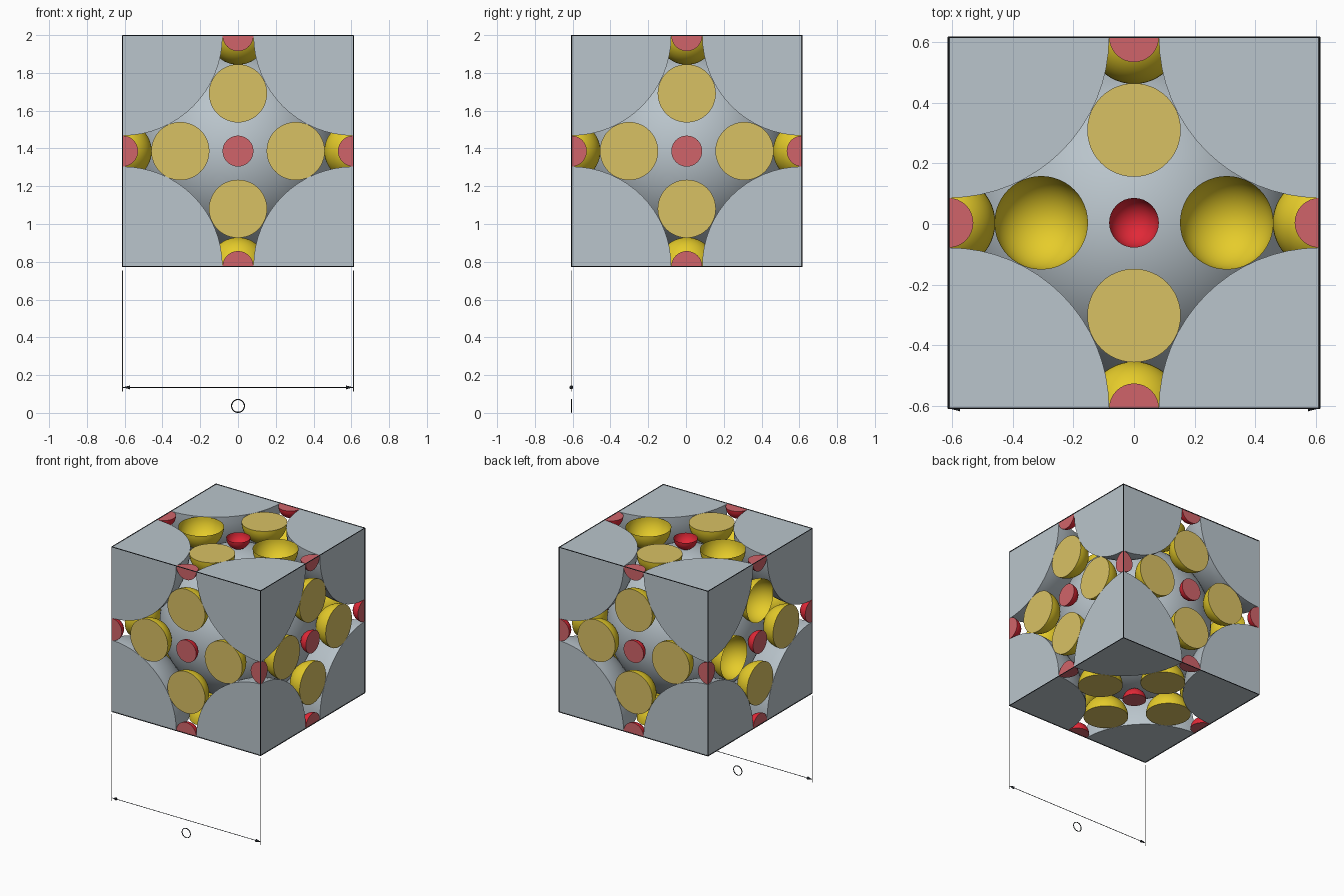
import bpy, bmesh, math
from itertools import product
from mathutils import Vector, Matrix

cube = bpy.data.objects.get("Cube")
if cube:
    bpy.data.objects.remove(cube, do_unlink=True)

SIDE = 1.222                      # cell edge length
H = SIDE / 2
CENTRE = Vector((0, 0.004, 2 - H - 0.003))
R_ATOM = SIDE * math.sqrt(3) / 4  # touching spheres along the diagonal
R_SMALL = R_ATOM * 0.1547         # octahedral gaps
R_MID = R_ATOM * 0.291            # tetrahedral gaps


def material(name, rgb):
    linear = [((c / 255 + 0.055) / 1.055) ** 2.4 for c in rgb] + [1]
    m = bpy.data.materials.new(name)
    m.use_nodes = True
    m.diffuse_color = linear
    m.node_tree.nodes["Principled BSDF"].inputs["Base Color"].default_value = linear
    return m


GREY = material("blue grey", (186, 197, 204))
YELLOW = material("yellow", (230, 204, 42))
PALE_YELLOW = material("pale yellow", (217, 193, 100))
RED = material("red", (225, 40, 55))
PALE_RED = material("pale red", (208, 100, 106))
BLACK = material("near black", (35, 40, 45))
LINE_GREY = material("line grey", (120, 122, 125))


def finish(name, bm, mats):
    me = bpy.data.meshes.new(name)
    bm.to_mesh(me)
    bm.free()
    for m in mats:
        me.materials.append(m)
    me.set_sharp_from_angle(angle=math.radians(40))
    ob = bpy.data.objects.new(name, me)
    bpy.context.collection.objects.link(ob)
    return ob


def cell_sphere(name, spot, radius, mats, capped=True, segments=48):
    """Sphere at spot (units of half a side), trimmed flat by the cell faces."""
    bm = bmesh.new()
    bmesh.ops.create_uvsphere(bm, u_segments=segments, v_segments=segments // 2,
                              radius=radius)
    for f in bm.faces:
        f.smooth = True
    for axis in range(3):
        if abs(spot[axis]) < 1:
            continue
        normal = Vector((0, 0, 0))
        normal[axis] = spot[axis]
        bmesh.ops.bisect_plane(bm, geom=bm.verts[:] + bm.edges[:] + bm.faces[:],
                               dist=1e-5, plane_co=(0, 0, 0), plane_no=normal,
                               clear_outer=True)
        if capped:
            rim = [e for e in bm.edges if e.is_boundary]
            for f in bmesh.ops.edgeloop_fill(bm, edges=rim)["faces"]:
                f.material_index = len(mats) - 1
                f.smooth = False
    if capped:
        bmesh.ops.recalc_face_normals(bm, faces=bm.faces[:])
    bmesh.ops.translate(bm, verts=bm.verts[:], vec=CENTRE + Vector(spot) * H)
    return finish(name, bm, mats)


def rod(name, a, b, r1, mat, r2=None, sides=8):
    a, b = Vector(a), Vector(b)
    d = b - a
    bm = bmesh.new()
    turn = d.to_track_quat("Z", "Y").to_matrix().to_4x4()
    bmesh.ops.create_cone(bm, cap_ends=True, segments=sides, radius1=r1,
                          radius2=r1 if r2 is None else r2, depth=d.length,
                          matrix=Matrix.Translation((a + b) / 2) @ turn)
    for f in bm.faces:
        f.smooth = len(f.verts) < 5
    return finish(name, bm, [mat])


# Large spheres: whole one in the middle, an eighth at each corner
cell_sphere("centre_sphere", (0, 0, 0), R_ATOM, [GREY], segments=64)
for spot in product((-1, 1), repeat=3):
    cell_sphere("corner_sphere", spot, R_ATOM, [GREY], segments=64)

# Small red spheres: halves on face centres, quarters on edge middles
OPEN_RED = {(0, 0, 1)}
for spot in product((-1, 0, 1), repeat=3):
    count = sum(map(abs, spot))
    if count in (1, 2):
        cell_sphere("face_bead" if count == 1 else "edge_bead", spot, R_SMALL,
                    [RED, PALE_RED], spot not in OPEN_RED, 32)

# Yellow half spheres: four on every face, a few left as open bowls
OPEN_YELLOW = {(0.5, 0, 1), (-0.5, 0, 1), (-1, 0, 0.5), (-1, 0.5, 0)}
for spot in product((-1, -0.5, 0, 0.5, 1), repeat=3):
    if sorted(map(abs, spot)) == [0, 0.5, 1]:
        cell_sphere("yellow_half_sphere", spot, R_MID, [YELLOW, PALE_YELLOW],
                    spot not in OPEN_YELLOW)

# Thin dark frame along the twelve cell edges
for axis in range(3):
    for u, v in product((-1, 1), repeat=2):
        ends = []
        for w in (-1, 1):
            p = [u, v]
            p.insert(axis, w)
            ends.append(CENTRE + Vector(p) * H)
        rod("frame_edge", ends[0], ends[1], 0.003, BLACK)

# Dimension line with arrowheads and extension lines under the front
Y = CENTRE.y - H
Z = 0.135
rod("dimension_line", (-H, Y, Z), (H, Y, Z), 0.002, BLACK)
for s in (-1, 1):
    rod("arrowhead", (s * (H - 0.038), Y, Z), (s * H, Y, Z), 0.01, BLACK, 0, 12)
    rod("extension_line", (s * H, Y, 0.112), (s * H, Y, 0.755), 0.002, LINE_GREY)

# Plain ring marker below the dimension line
bpy.ops.mesh.primitive_torus_add(major_radius=0.034, minor_radius=0.003,
                                 major_segments=32, minor_segments=8,
                                 location=(0, Y, 0.037),
                                 rotation=(math.pi / 2, 0, 0))
ring = bpy.context.object
ring.name = "ring_marker"
ring.data.materials.append(BLACK)
bpy.ops.object.shade_smooth_by_angle()
